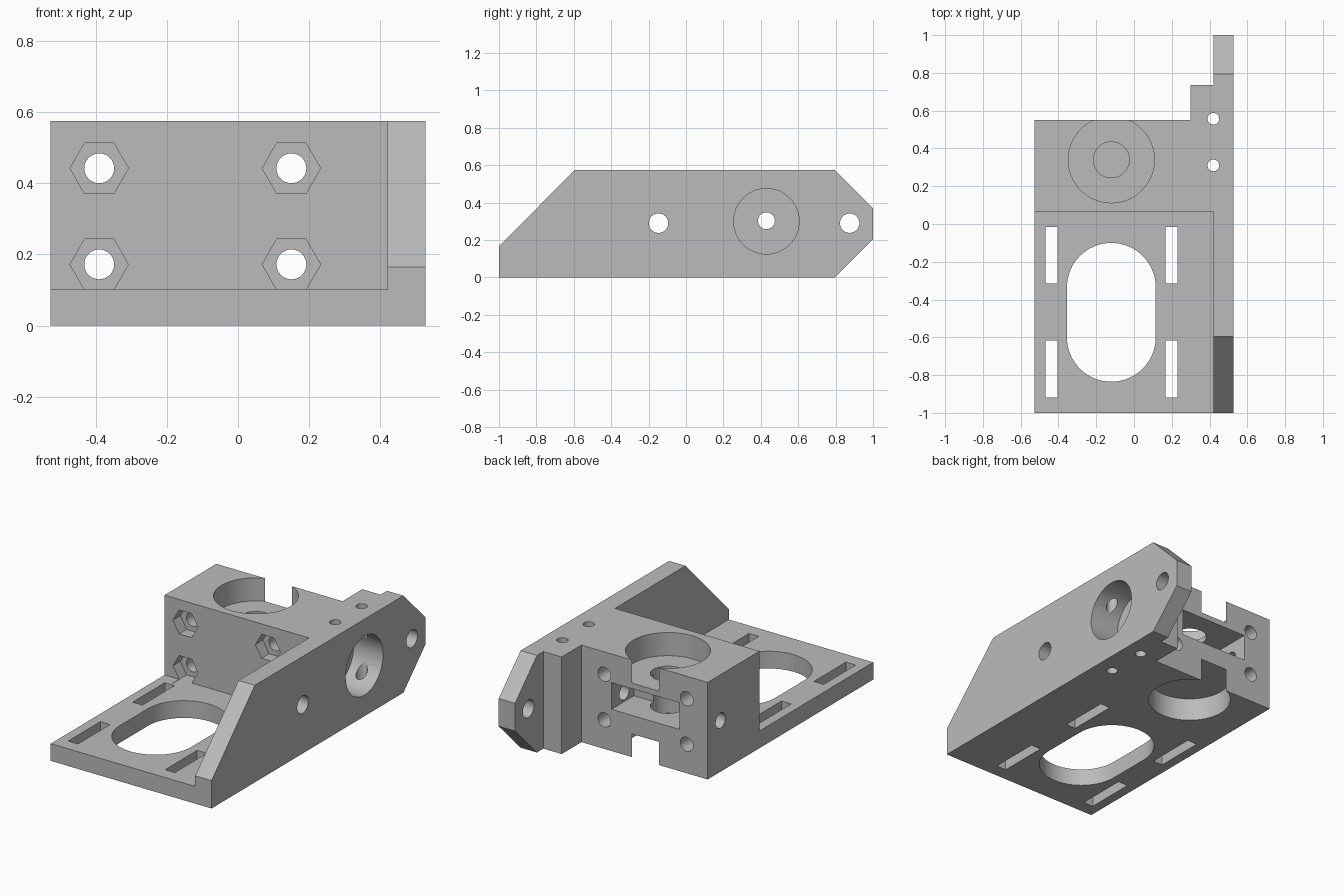
import bpy, bmesh
from math import cos, sin, pi

old = bpy.data.objects.get("Cube")
if old:
    bpy.data.objects.remove(old)

grey = bpy.data.materials.new("plain grey")
grey.use_nodes = True
grey.diffuse_color = (0.5, 0.5, 0.5, 1)
grey.node_tree.nodes["Principled BSDF"].inputs["Base Color"].default_value = (0.5, 0.5, 0.5, 1)

# Maps profile coordinates (u, v) and depth w to x, y, z for each extrusion axis
PLACE = {"x": lambda u, v, w: (w, u, v),
         "y": lambda u, v, w: (u, w, v),
         "z": lambda u, v, w: (u, v, w)}


def prism(name, axis, outline, start, end):
    """Extrude a flat outline along an axis."""
    bm = bmesh.new()
    face = bm.faces.new([bm.verts.new(PLACE[axis](u, v, start)) for u, v in outline])
    top = bmesh.ops.extrude_face_region(bm, geom=[face])["geom"]
    shift = PLACE[axis](0, 0, end - start)
    bmesh.ops.translate(bm, vec=shift, verts=[g for g in top if isinstance(g, bmesh.types.BMVert)])
    bmesh.ops.recalc_face_normals(bm, faces=bm.faces)
    mesh = bpy.data.meshes.new(name)
    bm.to_mesh(mesh)
    bm.free()
    mesh.materials.append(grey)
    obj = bpy.data.objects.new(name, mesh)
    bpy.context.collection.objects.link(obj)
    return obj


def rect(u0, u1, v0, v1):
    return [(u0, v0), (u1, v0), (u1, v1), (u0, v1)]


def circle(u, v, r, n=64):
    return [(u + r * cos(2 * pi * i / n), v + r * sin(2 * pi * i / n)) for i in range(n)]


def combine(body, other, operation):
    """Join or cut a part and discard the helper."""
    other.hide_render = True
    mod = body.modifiers.new(other.name, "BOOLEAN")
    mod.operation, mod.solver, mod.object = operation, "EXACT", other
    bpy.context.view_layer.objects.active = body
    bpy.ops.object.modifier_apply(modifier=mod.name)
    bpy.data.objects.remove(other)


H = 0.575
# Side wall with sloped front and chamfered rear
body = prism("mounting_bracket", "x",
             [(-1, 0), (0.795, 0), (1, 0.205), (1, 0.37), (0.795, H), (-0.595, H), (-1, 0.165)],
             0.42, 0.527)

# Base plate, bearing block and rear step
combine(body, prism("base_plate", "z", rect(-0.527, 0.45, -1, 0.2), 0, 0.102), "UNION")
block = [(-0.527, 0.065), (0.45, 0.065), (0.45, 0.735), (0.3, 0.735), (0.3, 0.55), (-0.527, 0.55)]
combine(body, prism("bearing_block", "z", block, 0, H), "UNION")

cutters = []


def cut(name, axis, outline, start, end):
    cutters.append(prism(name, axis, outline, start, end))


# Rounded opening in the base plate
arc = circle(-0.12, 0, 0.235)
oval = [(u, v + (-0.335 if i < 32 else -0.6)) for i, (u, v) in enumerate(arc)]
oval.insert(32, (-0.355, -0.335))
oval.append((0.115, -0.6))
cut("motor_opening", "z", oval, -0.1, 0.2)

# Adjustment slots
for x in (-0.4375, 0.1975):
    for y in (-0.165, -0.768):
        cut("slot", "z", rect(x - 0.032, x + 0.032, y - 0.15, y + 0.15), -0.1, 0.2)

# Bolt holes with hexagonal nut pockets
for x in (-0.39, 0.15):
    for z in (0.172, 0.442):
        cut("bolt_hole", "y", circle(x, z, 0.042, 32), 0, 0.7)
        cut("nut_pocket", "y", circle(x, z, 0.082, 6), 0, 0.135)

# Upper and lower bores, central hole and rear window
cut("upper_bore", "z", circle(-0.12, 0.34, 0.228), 0.438, 0.7)
cut("lower_bore", "z", circle(-0.12, 0.34, 0.228), -0.1, 0.137)
cut("central_hole", "z", circle(-0.12, 0.34, 0.095), 0.16, 0.6)
cut("rear_window", "y", rect(-0.343, 0.103, 0.247, 0.405), 0.34, 0.7)

# Shaft hole, side bearing pocket and wall holes
cut("shaft_hole", "x", circle(0.43, 0.303, 0.045, 32), -0.7, 0.7)
cut("bearing_pocket", "x", circle(0.43, 0.3, 0.175), 0.335, 0.7)
for y in (-0.147, 0.875):
    cut("wall_hole", "x", circle(y, 0.29, 0.052, 32), 0.3, 0.7)

# Vertical locking holes
for y in (0.31, 0.557):
    cut("locking_hole", "z", circle(0.42, y, 0.031, 32), -0.1, 0.7)

for cutter in cutters:
    combine(body, cutter, "DIFFERENCE")

bpy.ops.object.select_all(action="DESELECT")
body.select_set(True)
bpy.context.view_layer.objects.active = body
bpy.ops.object.shade_smooth_by_angle(angle=pi / 6)
